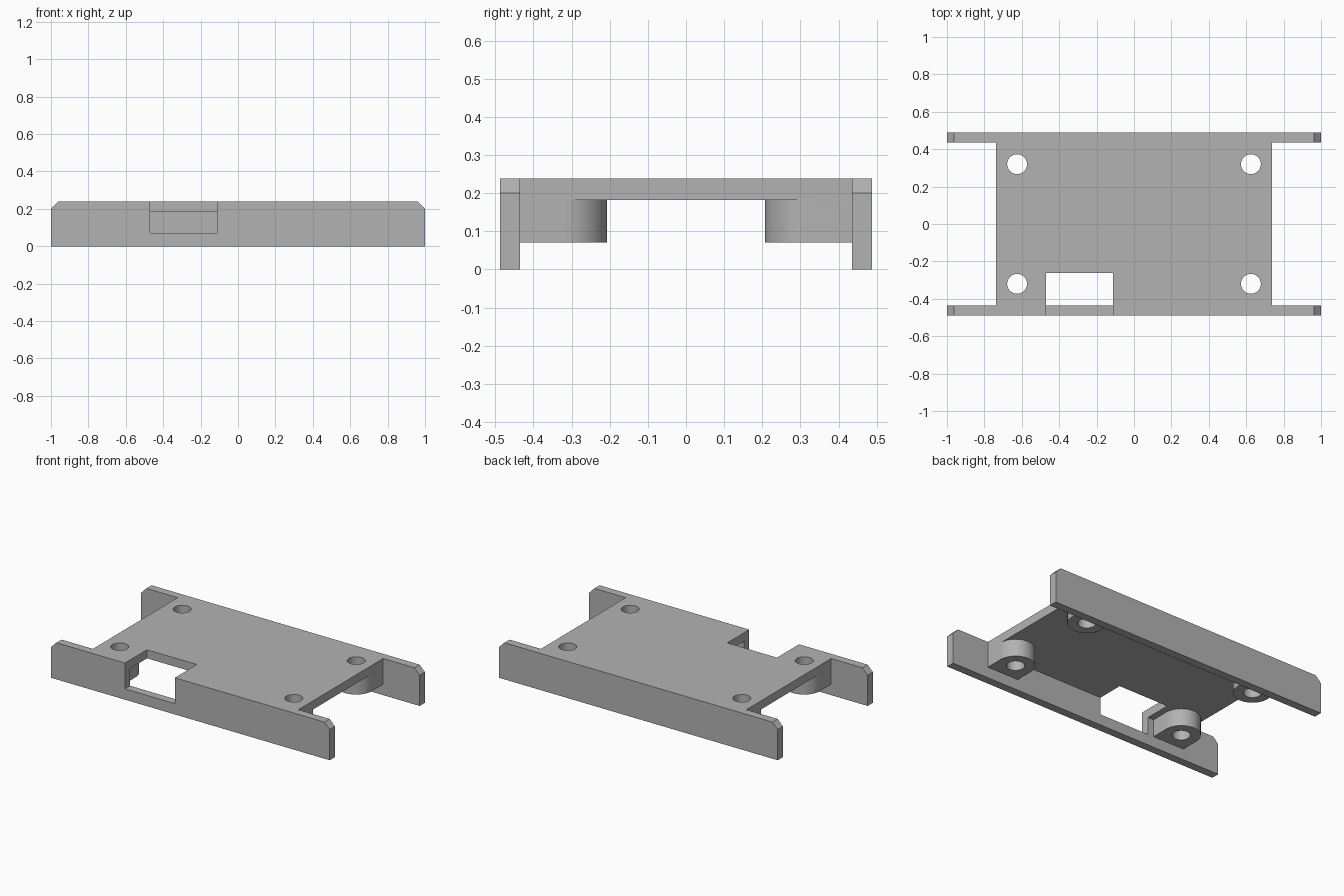
import bpy, bmesh
from math import pi, cos, sin, radians
from mathutils import Vector

cube = bpy.data.objects.get("Cube")
if cube:
    bpy.data.objects.remove(cube, do_unlink=True)

grey = bpy.data.materials.new("plain grey")
grey.use_nodes = True
grey.diffuse_color = (0.45, 0.45, 0.45, 1)
grey.node_tree.nodes["Principled BSDF"].inputs["Base Color"].default_value = grey.diffuse_color

TOP, UNDER, BOSS_Z = 0.238, 0.182, 0.07
OUTER, INNER = 0.488, 0.435
PLATE_X, BOSS_X, BOSS_Y, BOSS_R = 0.738, 0.625, 0.32, 0.113


def prism(name, outline, depth):
    """Solid made by sweeping a closed outline along a vector."""
    bm = bmesh.new()
    face = bm.faces.new([bm.verts.new(p) for p in outline])
    swept = bmesh.ops.extrude_face_region(bm, geom=[face])["geom"]
    bmesh.ops.translate(bm, vec=Vector(depth),
                        verts=[v for v in swept if isinstance(v, bmesh.types.BMVert)])
    bmesh.ops.recalc_face_normals(bm, faces=bm.faces)
    mesh = bpy.data.meshes.new(name)
    bm.to_mesh(mesh)
    bm.free()
    mesh.materials.append(grey)
    obj = bpy.data.objects.new(name, mesh)
    bpy.context.collection.objects.link(obj)
    return obj


def box(name, x0, x1, y0, y1, z0, z1):
    return prism(name, [(x0, y0, z0), (x1, y0, z0), (x1, y1, z0), (x0, y1, z0)], (0, 0, z1 - z0))


def combine(target, tool, operation):
    """Merge or cut with a part, then discard that part."""
    mod = target.modifiers.new(operation.lower(), "BOOLEAN")
    mod.operation, mod.solver, mod.object = operation, "EXACT", tool
    bpy.context.view_layer.objects.active = target
    bpy.ops.object.modifier_apply(modifier=mod.name)
    bpy.data.objects.remove(tool, do_unlink=True)


# Flat top plate
bracket = box("mounting_bracket", -PLATE_X, PLATE_X, -0.46, 0.46, UNDER, TOP)

# Long side walls with chamfered upper corners
wall = [(-1, 0), (1, 0), (1, 0.2), (0.963, TOP), (-0.963, TOP), (-1, 0.2)]
for side in (-1, 1):
    part = prism("side_wall", [(x, side * INNER, z) for x, z in wall],
                 (0, side * (OUTER - INNER), 0))
    combine(bracket, part, "UNION")

corners = [(sx, sy) for sx in (-1, 1) for sy in (-1, 1)]

# Screw bosses: rounded inward, running straight back into the walls
for sx, sy in corners:
    cx, cy = sx * BOSS_X, sy * BOSS_Y
    arc = [(cx + BOSS_R * cos(pi * i / 32), cy - sy * BOSS_R * sin(pi * i / 32), BOSS_Z)
           for i in range(33)]
    back = [(cx - BOSS_R, sy * 0.46, BOSS_Z), (cx + BOSS_R, sy * 0.46, BOSS_Z)]
    combine(bracket, prism("screw_boss", arc + back, (0, 0, 0.14)), "UNION")

# Screw holes
for sx, sy in corners:
    ring = [(sx * BOSS_X + 0.053 * cos(pi * i / 24), sy * BOSS_Y + 0.053 * sin(pi * i / 24), 0)
            for i in range(48)]
    combine(bracket, prism("screw_hole", ring, (0, 0, 0.4)), "DIFFERENCE")

# Rectangular opening through the front wall and plate
combine(bracket, box("front_opening", -0.47, -0.112, -0.6, -0.262, BOSS_Z, 0.4), "DIFFERENCE")

bpy.ops.object.select_all(action="DESELECT")
bracket.select_set(True)
bpy.context.view_layer.objects.active = bracket
bpy.ops.object.shade_smooth_by_angle(angle=radians(30))
